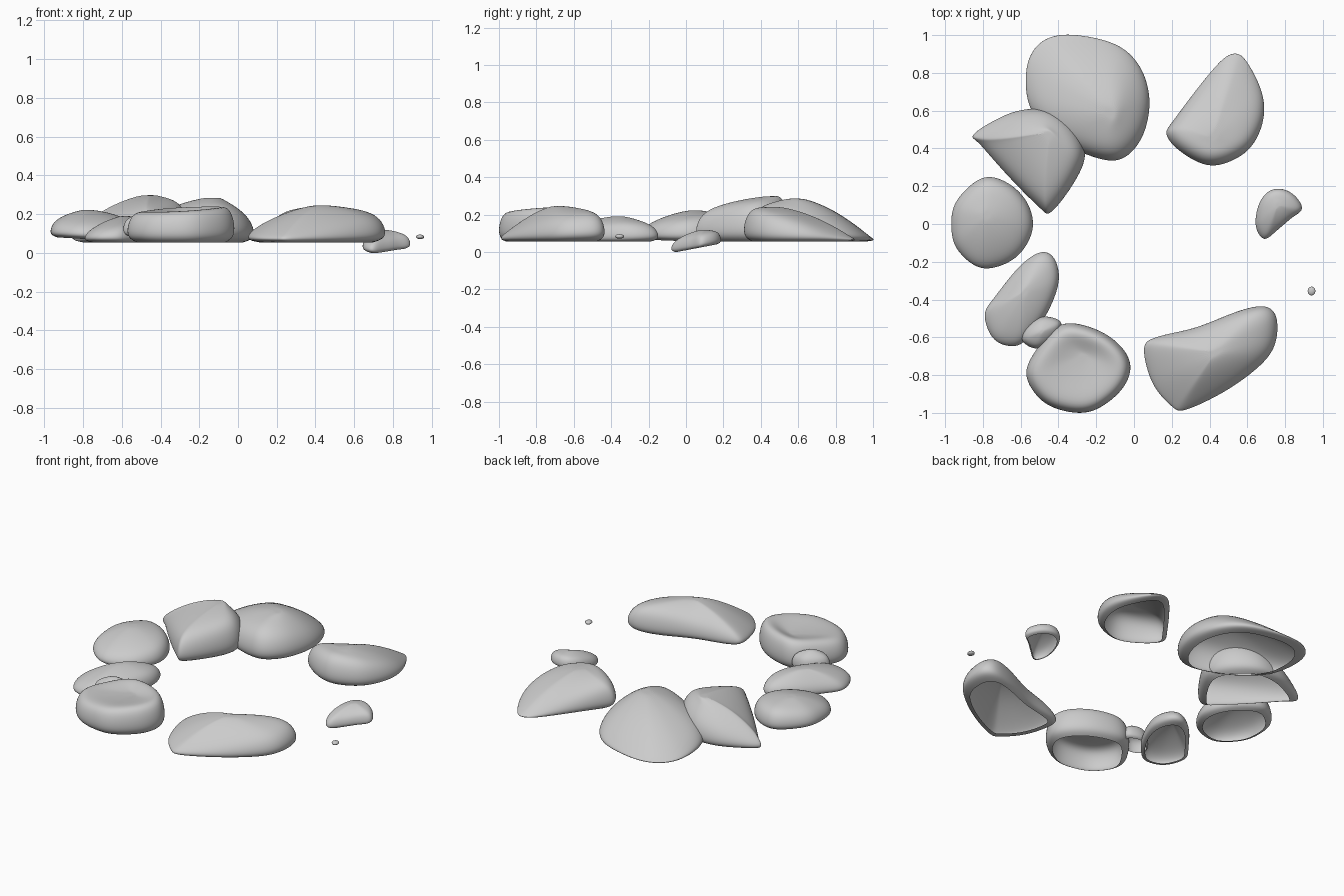
import bpy
from mathutils import Vector


def smooth_loop(pts, n=3):
    """Closed Catmull-Rom resampling, returned counter-clockwise."""
    p = [Vector(q) for q in pts]
    k = len(p)
    if sum(p[i - 1].x * p[i].y - p[i].x * p[i - 1].y for i in range(k)) < 0:
        p.reverse()
    out = []
    for i in range(k):
        a, b, c, d = p[i - 1], p[i], p[(i + 1) % k], p[(i + 2) % k]
        for j in range(n):
            t = j / n
            out.append(0.5 * (2 * b + (c - a) * t + (2 * a - 5 * b + 4 * c - d) * t * t
                              + (3 * b - a - 3 * c + d) * t ** 3))
    return out


# radius, share of the edge height, share of the rise to the peak
RINGS = [(0.84, 0, 0), (1.0, 0.12, 0), (1.025, 0.42, 0), (0.95, 0.82, 0),
         (0.78, 1.0, 0.22), (0.45, 1.0, 0.72), (0.15, 1.0, 1.0)]


def stone(name, outline, peak, edge, base=(0.055, 0, 0)):
    """Open-bottomed stone shell. edge and base are (height, x slope, y slope)."""
    loop = smooth_loop(outline)
    n = len(loop)
    mid = sum(loop, Vector((0, 0))) / n
    top = Vector(peak[:2])
    plane = lambda q, s: s[0] + s[1] * (q.x - mid.x) + s[2] * (q.y - mid.y)
    verts, faces = [], []
    for r, e, rise in RINGS:
        c = mid.lerp(top, rise)
        for q in loop:
            w = c + (q - c) * r
            zb = plane(q, base)
            zs = max(plane(q, edge), zb + 0.03)
            z = zb + (zs - zb) * e
            verts.append((w.x, w.y, z + (peak[2] - z) * rise))
    for k in range(len(RINGS) - 1):
        for i in range(n):
            j = (i + 1) % n
            faces.append((k * n + i, k * n + j, k * n + n + j, k * n + n + i))
    last = (len(RINGS) - 1) * n
    verts.append((top.x, top.y, peak[2]))
    faces += [(last + i, last + (i + 1) % n, len(verts) - 1) for i in range(n)]
    me = bpy.data.meshes.new(name)
    me.from_pydata(verts, [], faces)
    me.polygons.foreach_set("use_smooth", [True] * len(me.polygons))
    ob = bpy.data.objects.new(name, me)
    bpy.context.collection.objects.link(ob)
    ob.modifiers.new("smooth", 'SUBSURF').levels = 2
    ob.modifiers["smooth"].render_levels = 2


# Back stones
stone("back_stone",
      [(-0.34, 1.0), (-0.10, 0.95), (0.03, 0.83), (0.08, 0.65), (0.04, 0.46), (-0.07, 0.345),
       (-0.22, 0.36), (-0.42, 0.46), (-0.55, 0.62), (-0.565, 0.83), (-0.49, 0.96)],
      (-0.12, 0.58, 0.285), (0.16, 0.08, -0.2))
stone("back_left_stone",
      [(-0.85, 0.47), (-0.73, 0.55), (-0.60, 0.6), (-0.45, 0.6), (-0.32, 0.51), (-0.26, 0.37),
       (-0.32, 0.22), (-0.44, 0.065), (-0.50, 0.09), (-0.66, 0.25), (-0.81, 0.42)],
      (-0.45, 0.48, 0.298), (0.20, 0.22, 0.0))
stone("back_right_stone",
      [(0.175, 0.47), (0.22, 0.56), (0.43, 0.83), (0.53, 0.9), (0.60, 0.85), (0.68, 0.68),
       (0.675, 0.52), (0.59, 0.38), (0.42, 0.31), (0.27, 0.37)],
      (0.42, 0.46, 0.24), (0.165, -0.04, -0.25))

# Left stones
stone("left_stone",
      [(-0.965, -0.02), (-0.94, 0.12), (-0.80, 0.245), (-0.66, 0.21), (-0.56, 0.1),
       (-0.54, -0.04), (-0.63, -0.18), (-0.80, -0.235), (-0.93, -0.14)],
      (-0.78, 0.05, 0.222), (0.17, 0, 0.1), (0.07, -0.05, 0))
stone("front_left_stone",
      [(-0.79, -0.48), (-0.73, -0.38), (-0.60, -0.22), (-0.49, -0.15), (-0.42, -0.19),
       (-0.40, -0.31), (-0.46, -0.47), (-0.55, -0.59), (-0.63, -0.645), (-0.74, -0.61)],
      (-0.58, -0.36, 0.19), (0.135, 0.08, 0.0))
stone("wedge_stone",
      [(-0.59, -0.62), (-0.57, -0.55), (-0.485, -0.49), (-0.385, -0.52), (-0.42, -0.6),
       (-0.51, -0.66)],
      (-0.49, -0.57, 0.205), (0.17, 0, 0), (0.09, 0, 0))

# Front stones, the left one with a dished top
stone("front_stone",
      [(-0.57, -0.8), (-0.51, -0.66), (-0.38, -0.53), (-0.20, -0.56), (-0.07, -0.65),
       (-0.02, -0.76), (-0.07, -0.88), (-0.20, -0.98), (-0.33, -0.995), (-0.48, -0.94)],
      (-0.27, -0.70, 0.205), (0.24, 0.06, 0.06))
stone("front_right_stone",
      [(0.055, -0.66), (0.12, -0.6), (0.33, -0.55), (0.56, -0.46), (0.70, -0.44), (0.755, -0.52),
       (0.72, -0.69), (0.52, -0.86), (0.28, -0.98), (0.20, -0.96), (0.10, -0.84)],
      (0.43, -0.68, 0.245), (0.155, 0.08, 0.12))

# Right stones, small and sinking toward the front
stone("right_stone",
      [(0.645, -0.01), (0.66, 0.1), (0.71, 0.17), (0.78, 0.185), (0.85, 0.15), (0.89, 0.08),
       (0.83, 0.03), (0.76, -0.03), (0.69, -0.08)],
      (0.76, 0.1, 0.118), (0.085, 0, 0.2), (0.022, 0, 0.16))
bpy.ops.mesh.primitive_uv_sphere_add(segments=12, ring_count=8, location=(0.94, -0.355, 0.083))
pebble = bpy.context.object
pebble.name = "pebble"
pebble.scale = (0.021, 0.024, 0.012)
bpy.ops.object.shade_smooth()
